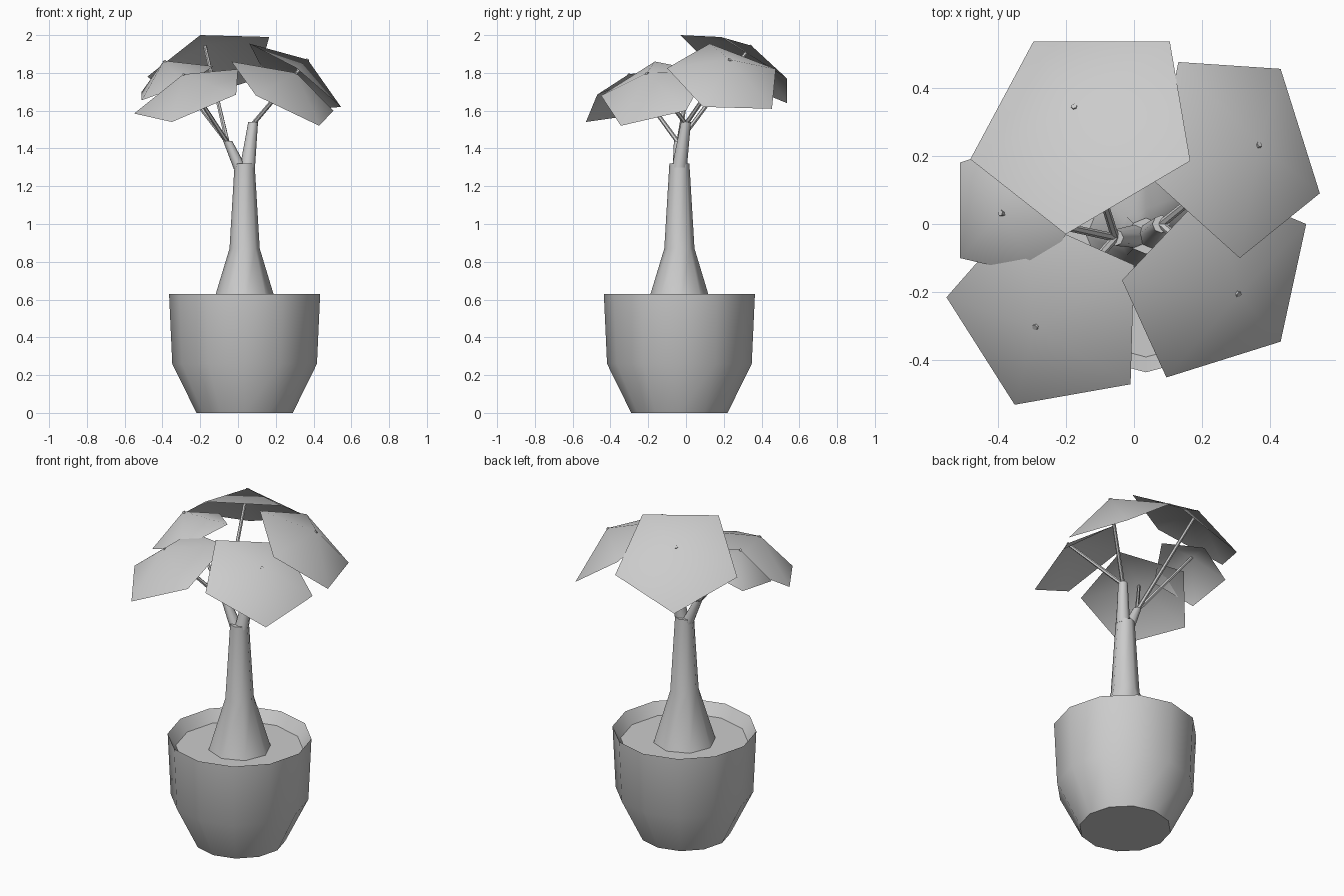
import bpy, bmesh
from math import cos, sin, tau, radians
from mathutils import Vector, geometry

cube = bpy.data.objects.get("Cube")
if cube:
    bpy.data.objects.remove(cube, do_unlink=True)

UP = Vector((0, 0, 1))
AXIS = Vector((0.035, -0.035, 0))   # vertical axis shared by pot and trunk

clay = bpy.data.materials.new("plain_grey")
clay.use_nodes = True
grey = (0.6, 0.6, 0.6, 1)
clay.diffuse_color = grey
clay.node_tree.nodes["Principled BSDF"].inputs["Base Color"].default_value = grey


def finish(name, bm):
    """Turn a bmesh into a smooth shaded object with sharp creases kept."""
    mesh = bpy.data.meshes.new(name)
    bm.to_mesh(mesh)
    bm.free()
    mesh.shade_smooth()
    mesh.set_sharp_from_angle(angle=radians(50))
    mesh.materials.append(clay)
    obj = bpy.data.objects.new(name, mesh)
    bpy.context.collection.objects.link(obj)
    return obj


def tube(name, rings, sides, axis=UP):
    """Loft capped rings, each a centre and a radius, facing along axis."""
    bm = bmesh.new()
    turn = axis.to_track_quat('Z', 'Y')
    loops = []
    for centre, radius in rings:
        spokes = [tau * i / sides for i in range(sides)]
        loops.append([bm.verts.new(centre + turn @ Vector((cos(a), sin(a), 0)) * radius)
                      for a in spokes])
    for low, high in zip(loops, loops[1:]):
        for i in range(sides):
            j = (i + 1) % sides
            bm.faces.new((low[i], low[j], high[j], high[i]))
    bm.faces.new(loops[0][::-1])
    bm.faces.new(loops[-1])
    return finish(name, bm)


def leaf(name, corners, bulge=0.13):
    """Shallow five-sided dome; returns the position of its peak."""
    points = [Vector(c) for c in corners]
    normal = geometry.normal(points)
    if normal.z < 0:
        normal.negate()
        points.reverse()
    peak = sum(points, Vector()) / len(points) + normal * bulge
    bm = bmesh.new()
    rim = [bm.verts.new(p) for p in points]
    top = bm.verts.new(peak)
    for i, vert in enumerate(rim):
        bm.faces.new((vert, rim[(i + 1) % len(rim)], top))
    finish(name, bm)
    return peak


# Pot: outer wall, rim, inner wall and soil in one lathe profile
pot_profile = [(0, 0.255), (0.26, 0.383), (0.63, 0.4), (0.56, 0.355)]
tube("pot", [(AXIS + UP * z, r) for z, r in pot_profile], 12)

# Trunk with a flared foot
trunk_profile = [(0.56, 0.174), (0.87, 0.08), (1.32, 0.053)]
tube("trunk", [(AXIS + UP * z, r) for z, r in trunk_profile], 8)

# Forked branches
left_tip = Vector((0.08, 0, 1.54))
right_tip = Vector((-0.055, -0.04, 1.44))
tube("left_branch", [(Vector((0.05, -0.035, 1.3)), 0.04), (left_tip, 0.026)], 8)
tube("right_branch", [(Vector((0.014, -0.035, 1.29)), 0.036), (right_tip, 0.024)], 8)

# Leaves, each with the branch tip that carries it
leaves = {
    "back_leaf": (right_tip, [(-0.295, 0.535, 1.64), (0.105, 0.535, 1.77),
                  (0.165, 0.185, 1.99), (-0.2, -0.03, 2), (-0.48, 0.19, 1.78)]),
    "right_leaf": (right_tip, [(-0.51, 0.18, 1.7), (-0.51, -0.1, 1.655),
                   (-0.275, -0.155, 1.74), (-0.13, 0.085, 1.835), (-0.3, 0.25, 1.795)]),
    "front_right_leaf": (right_tip, [(-0.55, -0.215, 1.585), (-0.35, -0.53, 1.54),
                         (-0.01, -0.47, 1.685), (0, -0.12, 1.82), (-0.335, 0.03, 1.755)]),
    "front_left_leaf": (left_tip, [(0.505, 0, 1.6), (0.43, -0.345, 1.52),
                        (0.095, -0.45, 1.68), (-0.035, -0.165, 1.86), (0.23, 0.115, 1.805)]),
    "back_left_leaf": (left_tip, [(0.13, 0.475, 1.82), (0.43, 0.455, 1.61),
                       (0.545, 0.09, 1.62), (0.31, -0.1, 1.825), (0.06, 0.125, 1.955)]),
}
for name, (tip, corners) in leaves.items():
    peak = leaf(name, corners)
    # Thin stem from inside the branch tip to the middle of the leaf
    start = tip - UP * 0.01
    tube(name.replace("leaf", "stem"), [(start, 0.012), (peak, 0.009)], 6, peak - start)
